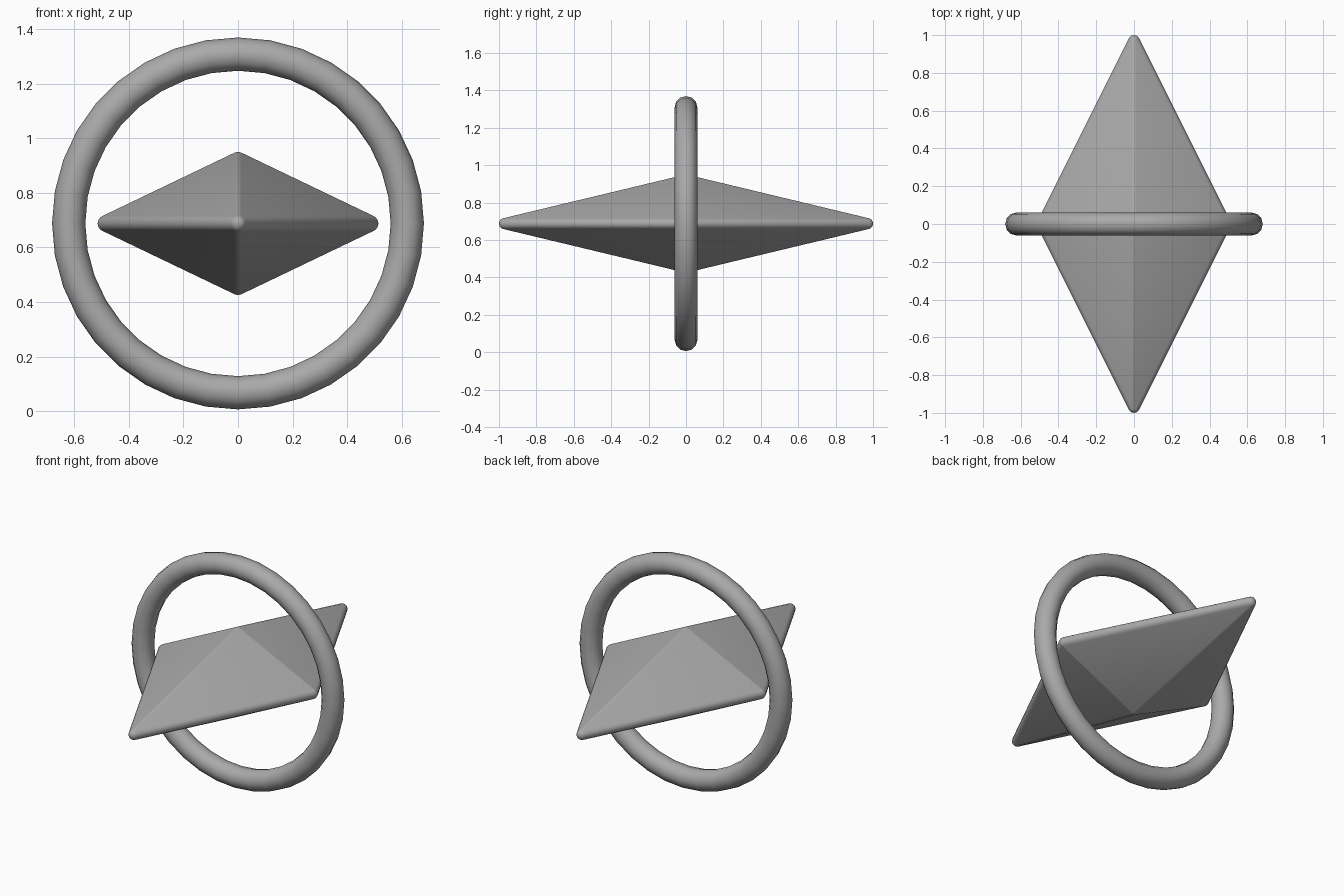
import bpy
import bmesh
from math import radians
from mathutils import Matrix, Vector

cube = bpy.data.objects.get("Cube")
if cube:
    bpy.data.objects.remove(cube, do_unlink=True)

CENTRE = Vector((0, 0, 0.688))

# Single grey finish shared by both parts
grey = bpy.data.materials.new("plain grey")
grey.use_nodes = True
colour = (0.4, 0.4, 0.4, 1)
grey.diffuse_color = colour
bsdf = next(n for n in grey.node_tree.nodes if n.type == 'BSDF_PRINCIPLED')
bsdf.inputs["Base Color"].default_value = colour


def finish(obj, name):
    obj.name = name
    obj.data.name = name
    obj.data.materials.append(grey)
    for face in obj.data.polygons:
        face.use_smooth = True


# Upright ring around the middle
bpy.ops.mesh.primitive_torus_add(
    major_segments=36, minor_segments=12,
    major_radius=0.621, minor_radius=0.061,
    location=CENTRE, rotation=(radians(90), 0, 0))
finish(bpy.context.object, "ring")

# Flattened diamond with rounded edges: a hull around six small spheres
half_size = Vector((0.515, 1.0, 0.2625))
rounding = 0.03
bm = bmesh.new()
for axis in range(3):
    for side in (-1, 1):
        tip = Vector()
        tip[axis] = side * (half_size[axis] - rounding)
        bmesh.ops.create_uvsphere(bm, u_segments=16, v_segments=8, radius=rounding,
                                  matrix=Matrix.Translation(tip))
# Keep only the points, then wrap them
bmesh.ops.delete(bm, geom=bm.edges[:], context='EDGES_FACES')
hull = bmesh.ops.convex_hull(bm, input=bm.verts[:])
loose = [v for v in bm.verts if not v.link_faces]
bmesh.ops.delete(bm, geom=loose, context='VERTS')
bmesh.ops.recalc_face_normals(bm, faces=bm.faces[:])
mesh = bpy.data.meshes.new("diamond")
bm.to_mesh(mesh)
bm.free()
diamond = bpy.data.objects.new("diamond", mesh)
diamond.location = CENTRE
bpy.context.collection.objects.link(diamond)
finish(diamond, "diamond")
